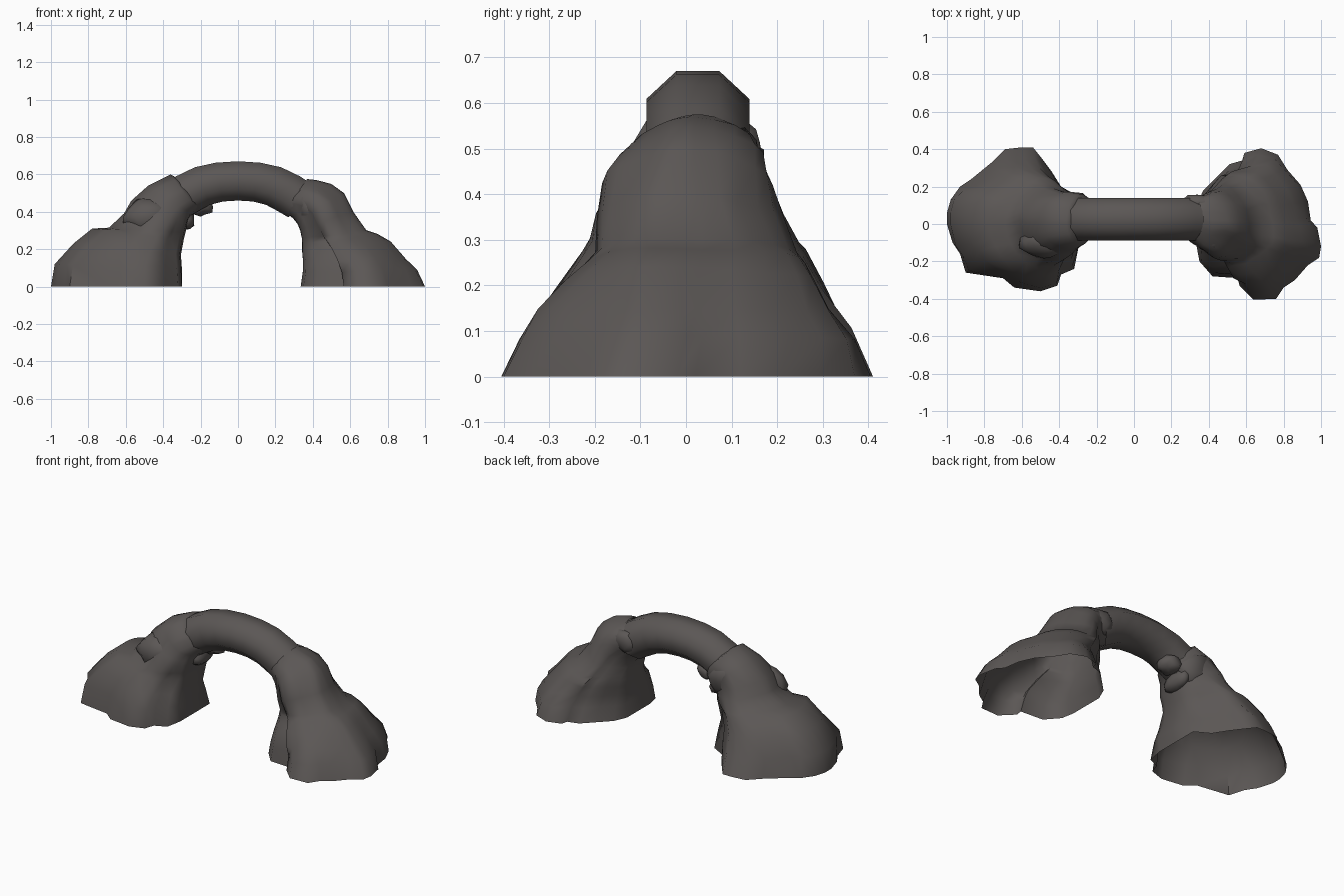
import bpy, bmesh, math
from mathutils import Vector, noise

if "Cube" in bpy.data.objects:
    bpy.data.objects.remove(bpy.data.objects["Cube"])

stone = bpy.data.materials.new("dark warm grey stone")
stone.diffuse_color = (0.105, 0.095, 0.091, 1)
stone.use_nodes = True
stone.node_tree.nodes["Principled BSDF"].inputs["Base Color"].default_value = stone.diffuse_color


def finish(name, bm, angle=60):
    bmesh.ops.recalc_face_normals(bm, faces=bm.faces)
    mesh = bpy.data.meshes.new(name)
    bm.to_mesh(mesh)
    bm.free()
    mesh.materials.append(stone)
    ob = bpy.data.objects.new(name, mesh)
    bpy.context.collection.objects.link(ob)
    bpy.ops.object.select_all(action='DESELECT')
    ob.select_set(True)
    bpy.context.view_layer.objects.active = ob
    bpy.ops.object.shade_smooth_by_angle(angle=math.radians(angle))
    return ob


def skin(bm, rings):
    """Joins a list of closed point rings with quads."""
    rows = [[bm.verts.new(p) for p in r] for r in rings]
    n = len(rows[0])
    for a, b in zip(rows, rows[1:]):
        for i in range(n):
            j = (i + 1) % n
            bm.faces.new((a[i], a[j], b[j], b[i]))
    return rows


def leg(name, foot, stations, seed):
    """Ragged footprint that blends into a round section while it climbs the arch.
    station = inner x, z, outer x, z, y min, y max"""
    xs = [p[0] for p in foot]
    ys = [p[1] for p in foot]
    x_in, x_out = min(xs, key=abs), max(xs, key=abs)
    yl, yh = min(ys), max(ys)
    flat = [((x - x_in) / (x_out - x_in), (y - yl) / (yh - yl)) for x, y in foot]
    rings = []
    for k, (ix, iz, ox, oz, y0, y1) in enumerate(stations):
        w = (k / (len(stations) - 1)) ** 0.8
        ring = []
        for u, v in flat:
            a = math.atan2(v - 0.5, u - 0.5)
            u2 = u * (1 - w) + (0.5 + 0.5 * math.cos(a)) * w
            v2 = v * (1 - w) + (0.5 + 0.5 * math.sin(a)) * w
            p = Vector((ix + (ox - ix) * u2, y0 + (y1 - y0) * v2, iz + (oz - iz) * u2))
            if 0 < k < len(stations) - 1:   # rocky unevenness, mostly across the arch
                q = p * 6 + Vector((seed, 0, 0))
                p.y += 0.035 * noise.noise(q)
                p.z += 0.035 * noise.noise(q + Vector((0, 9, 0))) * abs(v2 - 0.5)
            ring.append(p)
        rings.append(ring)
    bm = bmesh.new()
    skin(bm, rings)
    return finish(name, bm)


# Left leg
leg("left_leg",
    [(-.30, -.14), (-.32, -.24), (-.39, -.27), (-.41, -.33), (-.50, -.36), (-.64, -.34),
     (-.70, -.29), (-.90, -.26), (-.93, -.16), (-.97, -.10), (-1, 0), (-1, .06),
     (-.98, .13), (-.93, .20), (-.87, .24), (-.76, .33), (-.69, .40), (-.60, .41),
     (-.54, .41), (-.50, .36), (-.44, .28), (-.39, .20), (-.30, .15), (-.30, 0)],
    [(-.30, 0, -1, 0, -.36, .41), (-.30, .10, -.98, .12, -.335, .36),
     (-.305, .17, -.88, .23, -.29, .31), (-.29, .25, -.78, .31, -.235, .26),
     (-.28, .29, -.69, .315, -.21, .24), (-.27, .33, -.61, .39, -.19, .21),
     (-.26, .36, -.57, .46, -.17, .195), (-.245, .385, -.48, .54, -.145, .18),
     (-.215, .405, -.36, .60, -.11, .155), (-.20, .415, -.335, .585, -.088, .14)], 3)

# Right leg
leg("right_leg",
    [(.335, -.12), (.35, -.20), (.42, -.28), (.57, -.29), (.565, -.33), (.64, -.405),
     (.76, -.40), (.80, -.34), (.86, -.30), (.93, -.22), (.99, -.18), (1, -.12),
     (.98, -.02), (.945, .02), (.93, .12), (.89, .21), (.82, .29), (.77, .37),
     (.68, .405), (.59, .38), (.58, .34), (.51, .32), (.44, .25), (.37, .18), (.335, .10)],
    [(.335, 0, 1, 0, -.405, .405), (.345, .08, .96, .09, -.36, .375),
     (.345, .14, .90, .15, -.32, .325), (.34, .19, .82, .24, -.265, .29),
     (.34, .23, .75, .28, -.23, .26), (.338, .26, .69, .30, -.21, .24),
     (.33, .30, .62, .40, -.19, .21), (.315, .335, .57, .50, -.165, .185),
     (.29, .365, .50, .55, -.13, .165), (.26, .385, .42, .57, -.105, .15),
     (.24, .395, .37, .575, -.088, .14)], 11)

# Arch span: eight-sided tube
half = [(.27, .37, .42, .53), (.21, .405, .33, .59), (.15, .437, .23, .638),
        (.08, .455, .12, .662), (0, .46, 0, .67)]
span = [(-a, b, -c, d) for a, b, c, d in half] + half[-2::-1]
rings = []
for ix, iz, ox, oz in span:
    ring = []
    for i in range(8):
        a = math.radians(22.5 + 45 * i)
        f = 0.5 / math.cos(math.radians(22.5))
        ring.append((ix + (ox - ix) * (.5 + f * math.cos(a)),
                     .026 + .226 * f * math.sin(a),
                     iz + (oz - iz) * (.5 + f * math.cos(a))))
    rings.append(ring)
bm = bmesh.new()
skin(bm, rings)
finish("arch_span", bm)


# Rock lumps clinging to the legs
def lump(name, loc, size, seed):
    bm = bmesh.new()
    bmesh.ops.create_icosphere(bm, subdivisions=2, radius=1)
    for v in bm.verts:
        v.co *= 1 + 0.3 * noise.noise(v.co * 1.5 + Vector((seed, 0, 0)))
        v.co = Vector(loc) + Vector(c * s for c, s in zip(v.co, size))
    finish(name, bm)


lump("left_underside_lump", (-.20, .06, .425), (.065, .07, .05), 1)
lump("left_back_lump", (-.34, .11, .43), (.11, .065, .11), 2)
lump("left_inner_lump", (-.275, .04, .36), (.045, .10, .06), 3)
lump("left_front_lump", (-.48, -.10, .37), (.13, .085, .10), 4)
lump("right_back_lump", (.34, .11, .48), (.09, .055, .07), 5)
lump("right_front_lump", (.41, -.09, .43), (.09, .055, .09), 6)
